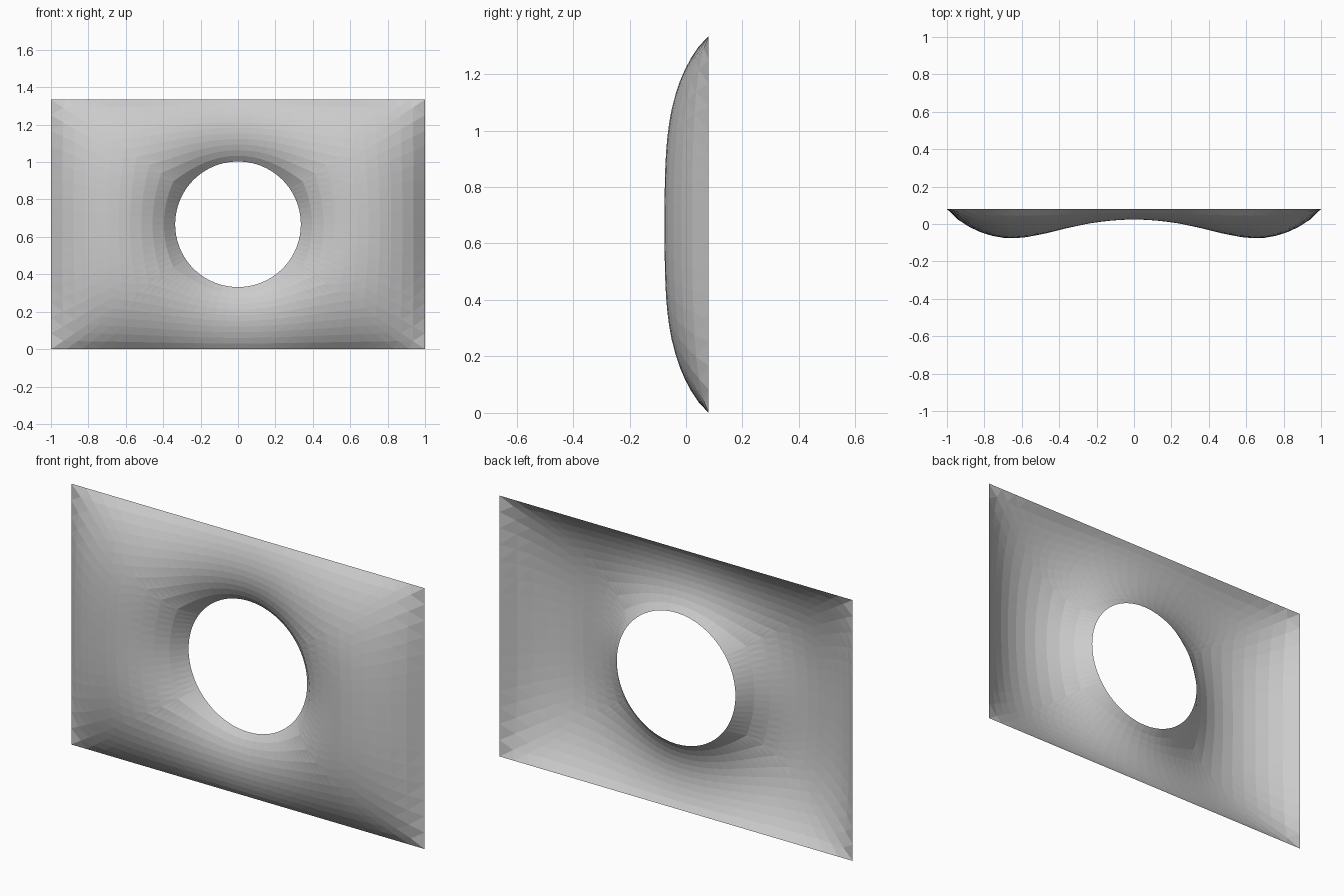
import bpy, bmesh, math
from mathutils import Vector

if "Cube" in bpy.data.objects:
    bpy.data.objects.remove(bpy.data.objects["Cube"])

W, H, R = 1.0, 0.6675, 0.336      # half width, half height, hole radius
NX, NZ, RINGS = 24, 16, 11        # segments along sides, rings hole -> border
BACK, DEPTH, NECK = 0.08, 0.156, 0.056   # border plane, deepest bulge, bulge above hole

# rectangular border, counter-clockwise seen from the front
border = [Vector((-W + 2 * W * i / NX, -H)) for i in range(NX)]
border += [Vector((W, -H + 2 * H * i / NZ)) for i in range(NZ)]
border += [-p for p in border]
N = len(border)

# flat panel: rings blending from the round hole to the border
bm = bmesh.new()
rings = []
for r in range(RINGS + 1):
    t = r / RINGS
    rings.append([bm.verts.new((q.x, BACK, q.y + H)) for q in
                  ((p.normalized() * R).lerp(p, t) for p in border)])
for r in range(RINGS):
    for i in range(N):
        j = (i + 1) % N
        a, b, c, d = rings[r][i], rings[r][j], rings[r + 1][j], rings[r + 1][i]
        if (a.co - c.co).length < (b.co - d.co).length:
            bm.faces.new((a, d, c))
            bm.faces.new((a, c, b))
        else:
            bm.faces.new((a, d, b))
            bm.faces.new((d, c, b))
bm.verts.index_update()

# inflate: membrane pinned along the hole and border under even pressure
n = len(bm.verts)
load = [0.0] * n
links = [{} for _ in range(n)]
for f in bm.faces:
    area = f.calc_area()
    for k in range(3):
        o, p, q = f.verts[k], f.verts[(k + 1) % 3], f.verts[(k + 2) % 3]
        load[o.index] += area / 3
        w = (p.co - o.co).dot(q.co - o.co) / (4 * area)
        for s, e in ((p.index, q.index), (q.index, p.index)):
            links[s][e] = links[s].get(e, 0) + w
pinned = {v.index for v in rings[0] + rings[-1]}
free = [(i, load[i], list(links[i].items()), sum(links[i].values()))
        for i in range(n) if i not in pinned]
u = [0.0] * n
for _ in range(400):
    for i, f, nb, total in free:
        u[i] += 1.6 * ((f + sum(w * u[j] for j, w in nb)) / total - u[i])

# ease the bulge so both the wide sides and the narrow necks have the right depth
top = max(u)
neck = max(u[ring[NX // 2].index] for ring in rings)
power = min(1.1, max(0.6, math.log(NECK / DEPTH) / math.log(neck / top)))
for v in bm.verts:
    v.co.y -= DEPTH * (max(u[v.index], 0) / top) ** power

mesh = bpy.data.meshes.new("puffed_panel")
bm.to_mesh(mesh)
bm.free()
panel = bpy.data.objects.new("puffed_panel", mesh)
bpy.context.collection.objects.link(panel)
